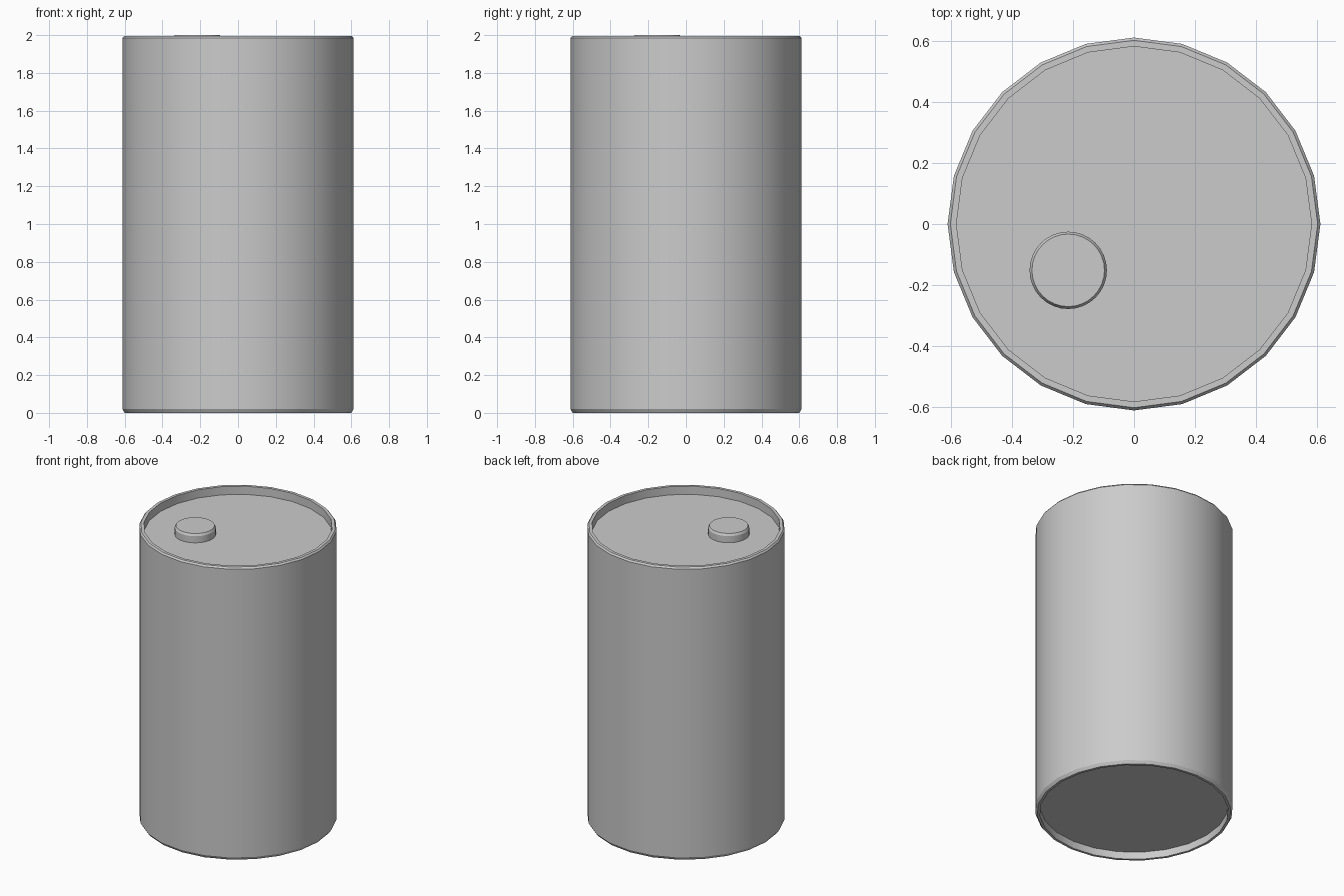
import bpy
from math import sin, cos, tau, radians

if "Cube" in bpy.data.objects:
    bpy.data.objects.remove(bpy.data.objects["Cube"])


def lathe(name, profile, sides, centre=(0, 0)):
    """Spin a (radius, z) profile, closed with a flat cap at each end."""
    verts = [(r * cos(tau * i / sides), r * sin(tau * i / sides), z)
             for r, z in profile for i in range(sides)]
    faces = []
    for k in range(len(profile) - 1):
        a, b = k * sides, (k + 1) * sides
        for i in range(sides):
            j = (i + 1) % sides
            faces.append((a + i, a + j, b + j, b + i))
    faces.append(tuple(reversed(range(sides))))
    last = (len(profile) - 1) * sides
    faces.append(tuple(range(last, last + sides)))
    mesh = bpy.data.meshes.new(name)
    mesh.from_pydata(verts, [], faces)
    obj = bpy.data.objects.new(name, mesh)
    obj.location = (*centre, 0)
    bpy.context.collection.objects.link(obj)
    bpy.ops.object.select_all(action='DESELECT')
    obj.select_set(True)
    bpy.context.view_layer.objects.active = obj
    bpy.ops.object.shade_smooth_by_angle(angle=radians(20))
    return obj


# Drum shell: recessed base, chamfered rims, recessed lid
lathe("drum_body", [
    (0.583, 0.05), (0.583, 0.0), (0.600, 0.0), (0.612, 0.02),
    (0.612, 1.985), (0.603, 1.996), (0.583, 1.996), (0.583, 1.94),
], 24)

# Round bung on the lid, off centre, with a chamfered top edge
lathe("bung_cap", [(0.127, 1.93), (0.127, 1.985), (0.119, 2.0)], 32, (-0.216, -0.152))
